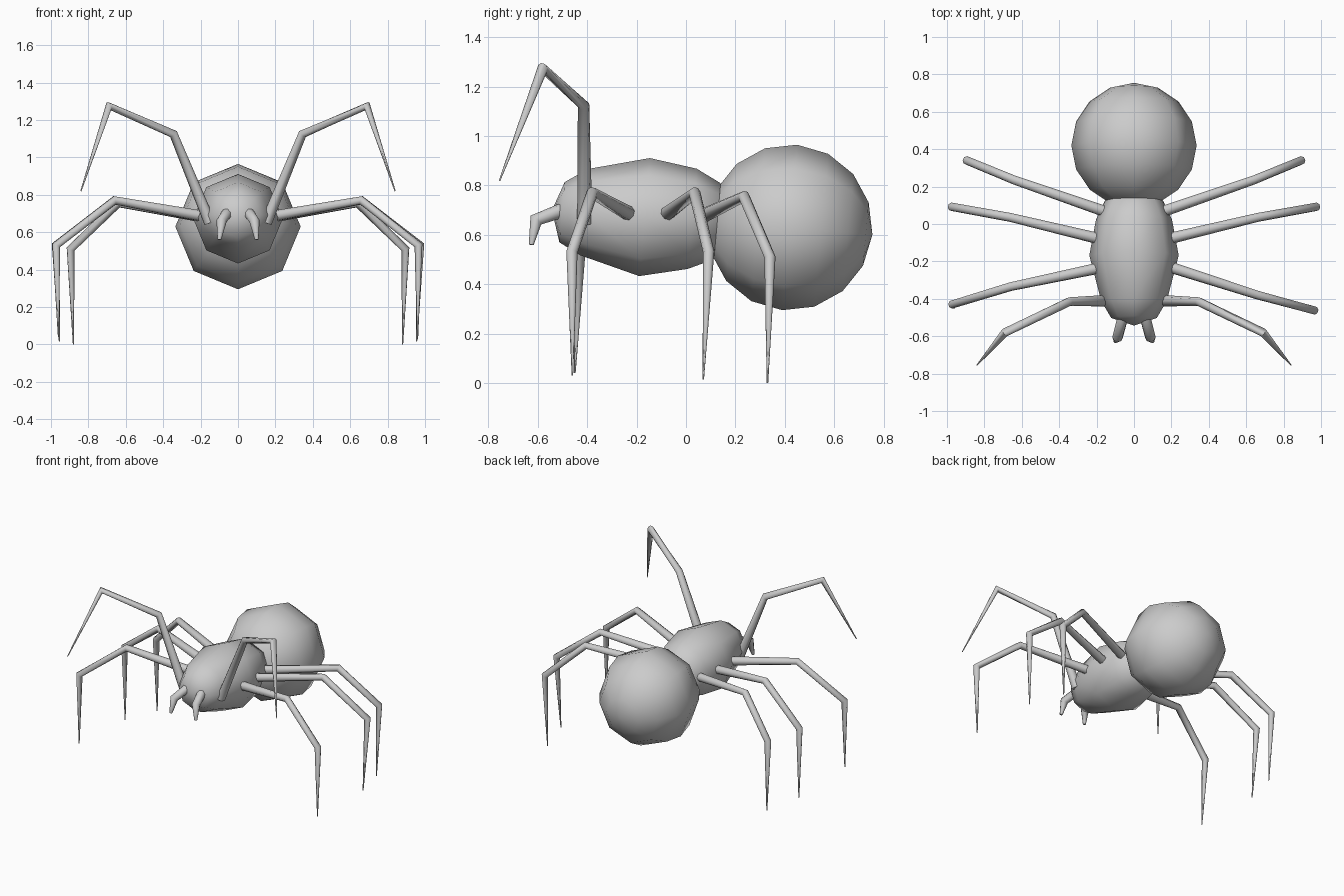
import bpy, bmesh, math
from mathutils import Vector

if "Cube" in bpy.data.objects:
    bpy.data.objects.remove(bpy.data.objects["Cube"])


def mesh_object(name, bm):
    bmesh.ops.recalc_face_normals(bm, faces=bm.faces)
    me = bpy.data.meshes.new(name)
    bm.to_mesh(me)
    bm.free()
    for p in me.polygons:
        p.use_smooth = True
    ob = bpy.data.objects.new(name, me)
    bpy.context.collection.objects.link(ob)
    return ob


def ring_body(name, front, rings, back, sides=8, lean=0.09):
    """Skin of octagonal rings (y, z, radius) along y, closed by two end points."""
    bm = bmesh.new()
    loops = []
    for y, z, r in rings:
        loop = []
        for i in range(sides):
            a = 2 * math.pi * i / sides
            loop.append(bm.verts.new((r * math.sin(a),
                                      y + lean * r * math.cos(a),
                                      z + r * math.cos(a))))
        loops.append(loop)
    for i in range(sides):
        j = (i + 1) % sides
        for a, b in zip(loops, loops[1:]):
            bm.faces.new((a[i], a[j], b[j], b[i]))
    for (y, z), loop in ((front, loops[0]), (back, loops[-1])):
        pole = bm.verts.new((0, y, z))
        for i in range(sides):
            bm.faces.new((pole, loop[i], loop[(i + 1) % sides]))
    return mesh_object(name, bm)


def limb(name, points, radii, sides=8):
    """Tapered tube with mitred joints."""
    pts = [Vector(p) for p in points]
    dirs = [(b - a).normalized() for a, b in zip(pts, pts[1:])]
    bm = bmesh.new()
    loops = []
    u = dirs[0].cross(Vector((0, 1, 0.2))).normalized()
    for k, (p, r) in enumerate(zip(pts, radii)):
        d0, d1 = dirs[max(k - 1, 0)], dirs[min(k, len(dirs) - 1)]
        n = (d0 + d1).normalized()
        u = (u - n * u.dot(n)).normalized()
        v = n.cross(u)
        loops.append([bm.verts.new(p + r * (u * math.cos(a) + v * math.sin(a)))
                      for a in (2 * math.pi * i / sides for i in range(sides))])
    for a, b in zip(loops, loops[1:]):
        for i in range(sides):
            j = (i + 1) % sides
            bm.faces.new((a[i], a[j], b[j], b[i]))
    bm.faces.new(loops[0])
    bm.faces.new(loops[-1])
    ob = mesh_object(name, bm)
    bpy.ops.object.select_all(action='DESELECT')
    ob.select_set(True)
    bpy.context.view_layer.objects.active = ob
    bpy.ops.object.shade_smooth_by_angle(angle=math.radians(70))


# Front body
ring_body("front_body", (-0.543, 0.70),
          [(-0.502, 0.692, 0.122), (-0.412, 0.692, 0.175), (-0.168, 0.672, 0.239),
           (0.025, 0.665, 0.203), (0.125, 0.655, 0.155)], (0.2, 0.65))

# Abdomen: octagonal sphere tilted slightly down at the back
R, CY, CZ, tilt = 0.335, 0.42, 0.63, math.radians(5)
rings = []
for k in range(1, 8):
    a = math.pi * k / 8
    d = -R * math.cos(a)
    rings.append((CY + d * math.cos(tilt), CZ - d * math.sin(tilt), R * math.sin(a)))
ring_body("abdomen", (CY - R, CZ + R * tilt), rings, (CY + R, CZ - R * tilt))

# Legs and feelers, mirrored left and right
LEG = (0.031, 0.024, 0.023, 0.003)
PAIRS = {
    "raised_front_leg": ([(0.15, -0.41, 0.65), (0.345, -0.415, 1.125),
                          (0.69, -0.58, 1.275), (0.84, -0.755, 0.82)], LEG),
    "middle_leg": ([(0.16, -0.085, 0.68), (0.66, 0.035, 0.77),
                    (0.975, 0.092, 0.53), (0.955, 0.07, 0.015)], LEG),
    "rear_leg": ([(0.12, 0.055, 0.67), (0.64, 0.235, 0.755),
                  (0.895, 0.34, 0.51), (0.88, 0.33, 0.0)], LEG),
    "feeler": ([(0.06, -0.50, 0.70), (0.088, -0.608, 0.66),
                (0.1, -0.627, 0.56)], (0.03, 0.028, 0.01)),
}
for name, (pts, radii) in PAIRS.items():
    for side, s in (("right", 1), ("left", -1)):
        limb(f"{name}_{side}", [(s * x, y, z) for x, y, z in pts], radii)

# Second legs differ slightly from side to side
limb("second_leg_right", [(0.16, -0.22, 0.68), (0.66, -0.38, 0.77),
                          (0.965, -0.462, 0.53), (0.96, -0.46, 0.03)], LEG)
limb("second_leg_left", [(-0.16, -0.23, 0.68), (-0.66, -0.335, 0.77),
                         (-0.972, -0.43, 0.53), (-0.96, -0.45, 0.04)], LEG)
